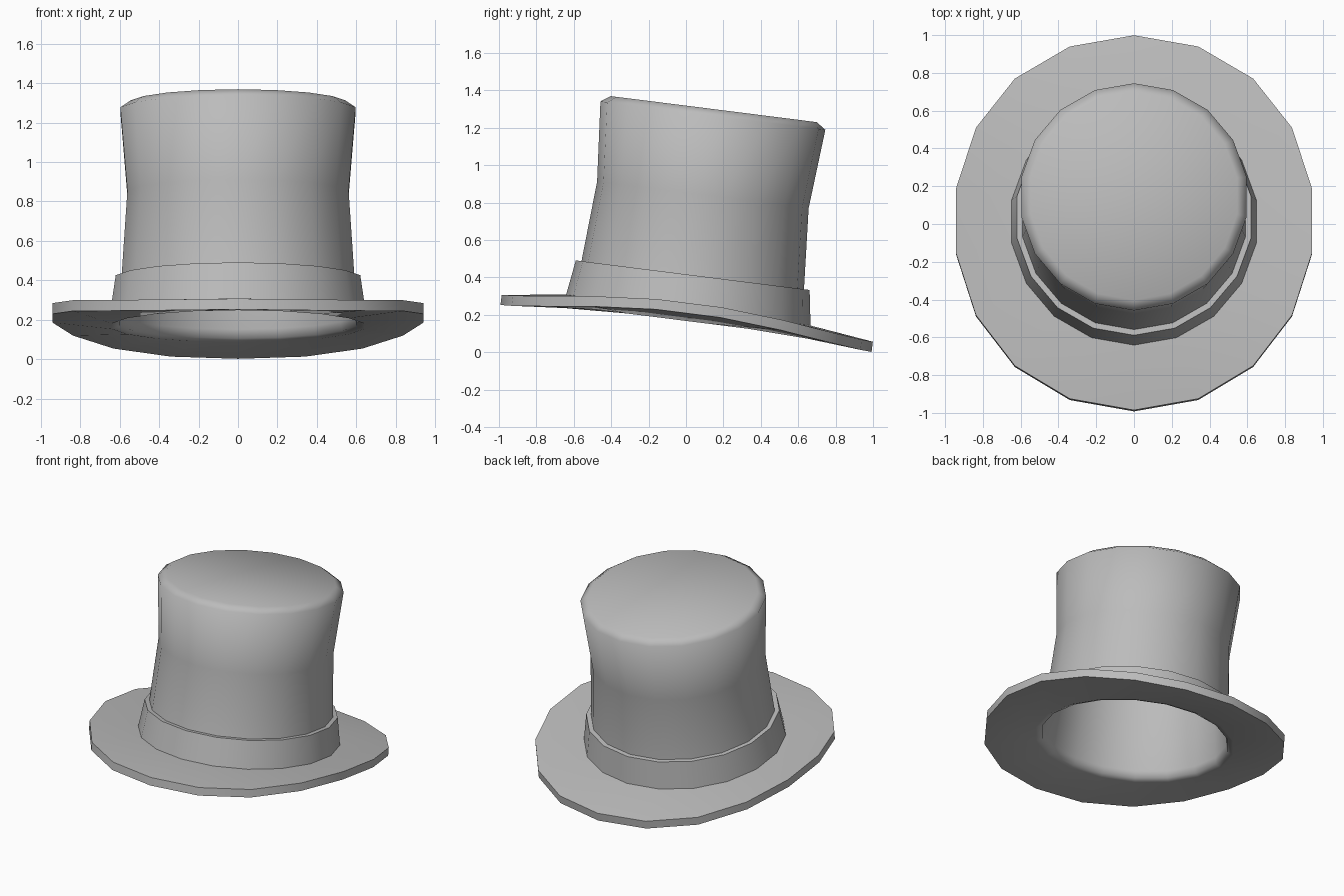
import bpy
import bmesh
import math
from mathutils import Matrix

SIDES = 18
BASE_Z = 0.127
TILT = math.radians(-7.2)

if "Cube" in bpy.data.objects:
    bpy.data.objects.remove(bpy.data.objects["Cube"], do_unlink=True)

# Grey felt
felt = bpy.data.materials.new("grey_felt")
felt.use_nodes = True
grey = (0.5, 0.5, 0.5, 1)
felt.diffuse_color = grey
bsdf = felt.node_tree.nodes["Principled BSDF"]
bsdf.inputs["Base Color"].default_value = grey
bsdf.inputs["Roughness"].default_value = 0.8


def curl(co):
    """Roll the brim's left and right sides up and slightly in."""
    reach = max(0, (math.hypot(co.x, co.y) - 0.65) / 0.35)
    co.z += 0.085 * abs(co.x) ** 3 * reach
    co.x *= 1 - 0.045 * co.x ** 2 * reach


def lathe(name, profile, closed=False):
    """Revolve (radius, height) points, then lean the result backwards."""
    bm = bmesh.new()
    rings = []
    for r, h in profile:
        ring = []
        for i in range(SIDES):
            a = math.tau * i / SIDES
            ring.append(bm.verts.new((r * math.sin(a), r * math.cos(a), h)))
        rings.append(ring)
    pairs = list(zip(rings, rings[1:]))
    if closed:
        pairs.append((rings[-1], rings[0]))
    for low, high in pairs:
        for i in range(SIDES):
            j = (i + 1) % SIDES
            bm.faces.new((low[i], low[j], high[j], high[i]))
    if not closed:
        bm.faces.new(rings[0])
        bm.faces.new(rings[-1])
    for v in bm.verts:
        curl(v.co)
    bmesh.ops.recalc_face_normals(bm, faces=bm.faces)
    bm.transform(Matrix.Translation((0, 0, BASE_Z)) @ Matrix.Rotation(TILT, 4, "X"))
    mesh = bpy.data.meshes.new(name)
    bm.to_mesh(mesh)
    bm.free()
    mesh.materials.append(felt)
    obj = bpy.data.objects.new(name, mesh)
    bpy.context.collection.objects.link(obj)
    bpy.ops.object.select_all(action="DESELECT")
    obj.select_set(True)
    bpy.context.view_layer.objects.active = obj
    bpy.ops.object.shade_smooth_by_angle(angle=math.radians(65))
    return obj


# Crown, brim and hollow inside as one shell, from the cap to the lining
crown = [(0.555, 1.182), (0.606, 1.147), (0.57, 0.72), (0.6, 0.28), (0.62, 0.1)]
brim = [(0.65, 0.1), (1.0, 0.055), (1.0, 0.0), (0.65, 0.04)]
lining = [(0.61, 0.055), (0.6, 0.1), (0.58, 0.28), (0.55, 0.72), (0.585, 1.13)]
lathe("hat_shell", crown + brim + lining)

# Band around the foot of the crown
lathe("hat_band", [(0.66, 0.09), (0.63, 0.287), (0.59, 0.287), (0.61, 0.09)], closed=True)
